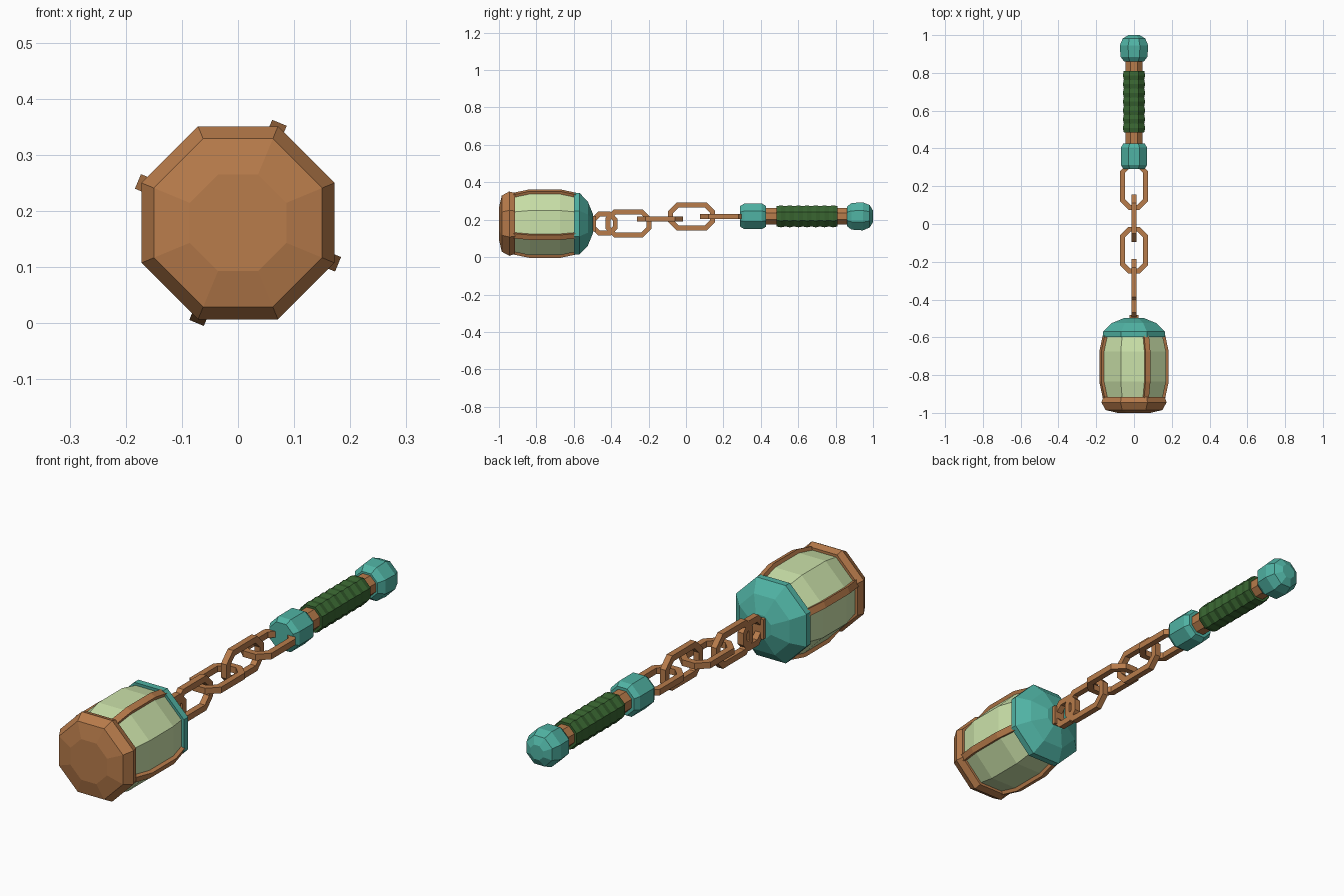
import bpy, bmesh, math
from mathutils import Vector

if "Cube" in bpy.data.objects:
    bpy.data.objects.remove(bpy.data.objects["Cube"])

def material(name, rgb):
    m = bpy.data.materials.new(name)
    m.diffuse_color = (*rgb, 1)
    m.use_nodes = True
    m.node_tree.nodes["Principled BSDF"].inputs["Base Color"].default_value = m.diffuse_color
    return m

COPPER = material("copper", (0.48, 0.20, 0.07))
TEAL = material("teal", (0.08, 0.45, 0.37))
GLASS = material("pale_green", (0.60, 0.76, 0.40))
WRAP = material("dark_green", (0.04, 0.13, 0.03))
HEAD_Z, GRIP_Z = 0.179, 0.218

def build(name, rings, mat, closed=False):
    """Skin a list of equal-sized vertex rings; cap the ends unless closed."""
    bm = bmesh.new()
    rows = [[bm.verts.new(p) for p in ring] for ring in rings]
    n = len(rows[0])
    pairs = list(zip(rows, rows[1:])) + ([(rows[-1], rows[0])] if closed else [])
    for a, b in pairs:
        for i in range(n):
            j = (i + 1) % n
            bm.faces.new((a[i], a[j], b[j], b[i]))
    if not closed:
        bm.faces.new(rows[0])
        bm.faces.new(rows[-1])
    bmesh.ops.recalc_face_normals(bm, faces=bm.faces)
    me = bpy.data.meshes.new(name)
    bm.to_mesh(me)
    bm.free()
    ob = bpy.data.objects.new(name, me)
    bpy.context.collection.objects.link(ob)
    me.materials.append(mat)
    return ob

def lathe(name, profile, z, mat):
    """Octagonal turning along y; profile is (y, flat-side radius)."""
    k = 1 / math.cos(math.pi / 8)
    angles = [(i + 0.5) * math.pi / 4 for i in range(8)]
    return build(name, [[(r * k * math.cos(a), y, z + r * k * math.sin(a))
                         for a in angles] for y, r in profile], mat)

def link(name, y0, y1, half, z, upright, t=0.026):
    """Elongated octagonal chain link with a square section."""
    mid, hl, c = (y0 + y1) / 2, (y1 - y0) / 2, 0.6 * half
    def loop(off):
        a, b, d = hl - off, half - off, c - 0.59 * off
        return [(a, b - d), (a - d, b), (d - a, b), (-a, b - d),
                (-a, d - b), (d - a, -b), (a - d, -b), (a, d - b)]
    rings = []
    for (ao, bo), (ai, bi) in zip(loop(0), loop(t)):
        ring = []
        for u, v, w in ((ao, bo, -t/2), (ao, bo, t/2), (ai, bi, t/2), (ai, bi, -t/2)):
            ring.append((w, mid + u, z + v) if upright else (v, mid + u, z + w))
        rings.append(ring)
    return build(name, rings, mat=COPPER, closed=True)

# Lantern head
lathe("head_front_cap", [(-1.0, 0.086), (-0.985, 0.15), (-0.945, 0.172),
                         (-0.915, 0.163), (-0.915, 0.14)], HEAD_Z, COPPER)
lathe("head_barrel", [(-0.93, 0.149), (-0.835, 0.169), (-0.675, 0.169),
                      (-0.58, 0.149)], HEAD_Z, GLASS)
lathe("head_back_cap", [(-0.595, 0.14), (-0.598, 0.165), (-0.57, 0.165),
                        (-0.525, 0.118), (-0.497, 0.05)], HEAD_Z, TEAL)

# Four ribs on alternate barrel corners
for n in range(4):
    a = math.radians(67.5 + 90 * n)
    out, side = Vector((math.cos(a), 0, math.sin(a))), Vector((-math.sin(a), 0, math.cos(a)))
    rings = []
    for y, r in ((-0.93, 0.171), (-0.835, 0.193), (-0.675, 0.193), (-0.58, 0.171)):
        base = Vector((0, y, HEAD_Z))
        rings.append([base + out * (r + d) + side * s for d, s in
                      ((0, -0.014), (0, 0.014), (-0.03, 0.014), (-0.03, -0.014))])
    build(f"head_rib_{n + 1}", rings, COPPER)

# Chain
build("chain_mount", [[(x, y, HEAD_Z + z) for x, z in
      ((-0.025, -0.042), (0.025, -0.042), (0.025, 0.042), (-0.025, 0.042))]
      for y in (-0.51, -0.482)], COPPER)
link("head_loop", -0.508, -0.365, 0.064, HEAD_Z, True)
link("chain_link_1", -0.43, -0.185, 0.074, 0.18, True)
link("chain_link_2", -0.262, -0.015, 0.074, 0.203, False)
link("chain_link_3", -0.095, 0.155, 0.074, 0.217, True)
link("chain_link_4", 0.075, 0.325, 0.074, GRIP_Z, False)

# Handle
lathe("handle_ferrule", [(0.29, 0.055), (0.312, 0.069), (0.405, 0.069),
                         (0.427, 0.056)], GRIP_Z, TEAL)
lathe("handle_shaft", [(0.40, 0.044), (0.88, 0.044)], GRIP_Z, COPPER)
step = 0.325 / 14
lathe("handle_wrap", [(0.485, 0.046)] +
      [(0.485 + i * step, 0.059 if i % 2 else 0.054) for i in range(15)] +
      [(0.81, 0.046)], GRIP_Z, WRAP)
lathe("handle_pommel", [(0.86, 0.052), (0.885, 0.071), (0.945, 0.075),
                        (0.982, 0.06), (1.0, 0.03)], GRIP_Z, TEAL)
